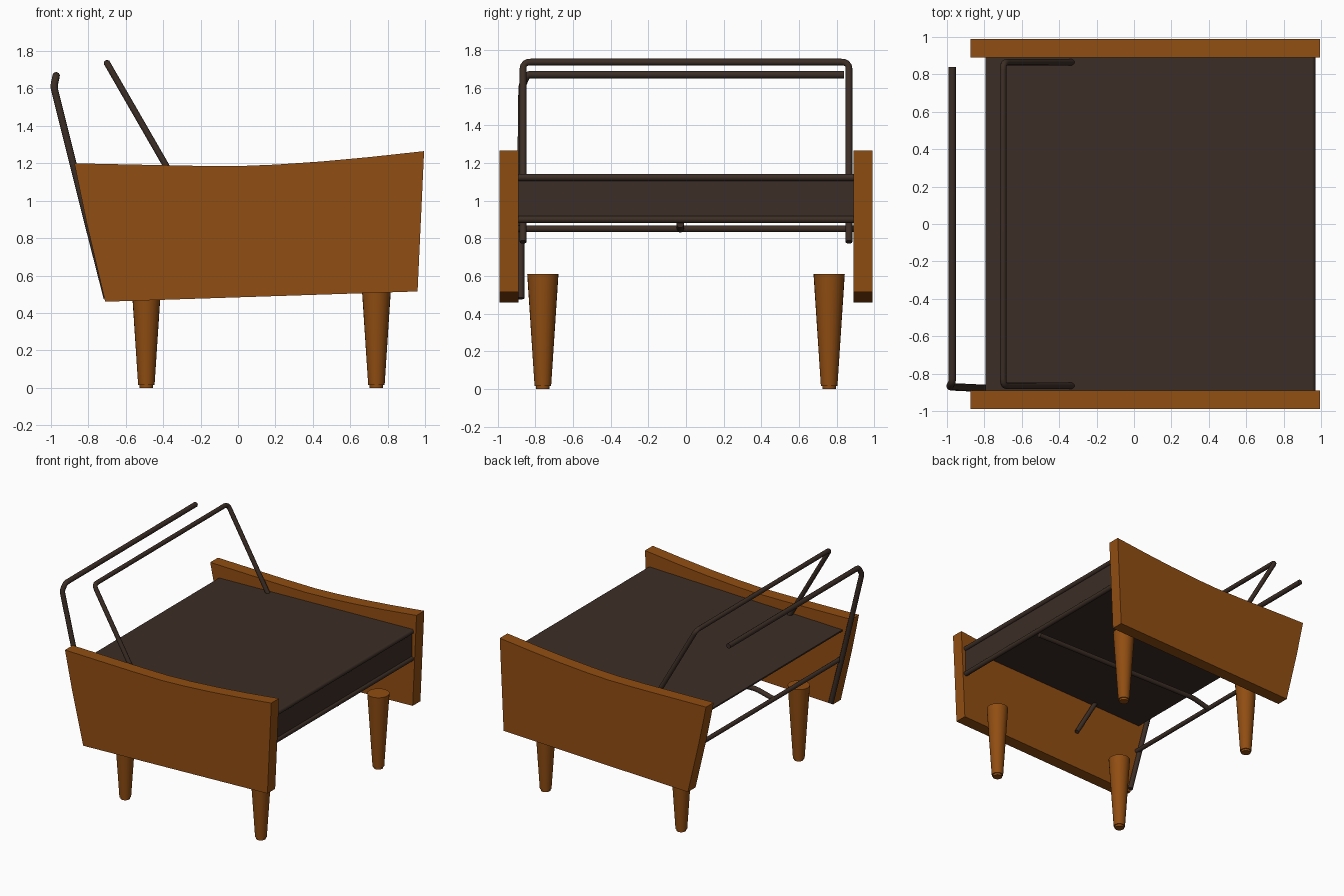
import bpy, bmesh, math
from mathutils import Vector

cube = bpy.data.objects.get("Cube")
if cube:
    bpy.data.objects.remove(cube, do_unlink=True)


def make_material(name, color):
    mat = bpy.data.materials.new(name)
    mat.use_nodes = True
    mat.diffuse_color = color
    for node in mat.node_tree.nodes:
        if node.type == 'BSDF_PRINCIPLED':
            node.inputs["Base Color"].default_value = color
    return mat


wood = make_material("warm wood", (0.28, 0.075, 0.006, 1))
dark = make_material("dark brown metal", (0.045, 0.027, 0.019, 1))


def finish(name, bm, mat, smooth=False):
    bmesh.ops.recalc_face_normals(bm, faces=bm.faces)
    mesh = bpy.data.meshes.new(name)
    bm.to_mesh(mesh)
    bm.free()
    mesh.materials.append(mat)
    obj = bpy.data.objects.new(name, mesh)
    bpy.context.collection.objects.link(obj)
    if smooth:
        shade(obj)
    return obj


def shade(obj):
    bpy.ops.object.select_all(action='DESELECT')
    obj.select_set(True)
    bpy.context.view_layer.objects.active = obj
    bpy.ops.object.shade_smooth_by_angle(angle=math.radians(40))


def extrude_profile(name, profile, y0, y1, mat):
    """Extrude an x-z outline from y0 to y1."""
    bm = bmesh.new()
    face = bm.faces.new([bm.verts.new((x, y0, z)) for x, z in profile])
    geo = bmesh.ops.extrude_face_region(bm, geom=[face])["geom"]
    verts = [g for g in geo if isinstance(g, bmesh.types.BMVert)]
    bmesh.ops.translate(bm, verts=verts, vec=(0, y1 - y0, 0))
    return finish(name, bm, mat)


def rod(name, points, radius=0.018, bend=0.04):
    """Round bar along a path, with rounded corners."""
    pts = [Vector(p) for p in points]
    path = [pts[0]]
    for a, b, c in zip(pts, pts[1:], pts[2:]):
        p, q = b + (a - b).normalized() * bend, b + (c - b).normalized() * bend
        for i in range(5):
            t = i / 4
            path.append(p * (1 - t) ** 2 + b * 2 * t * (1 - t) + q * t * t)
    path.append(pts[-1])
    curve = bpy.data.curves.new(name, 'CURVE')
    curve.dimensions = '3D'
    curve.bevel_depth = radius
    curve.bevel_resolution = 3
    curve.use_fill_caps = True
    spline = curve.splines.new('POLY')
    spline.points.add(len(path) - 1)
    for point, co in zip(spline.points, path):
        point.co = (*co, 1)
    curve.materials.append(dark)
    obj = bpy.data.objects.new(name, curve)
    bpy.context.collection.objects.link(obj)
    bpy.ops.object.select_all(action='DESELECT')
    obj.select_set(True)
    bpy.context.view_layer.objects.active = obj
    bpy.ops.object.convert(target='MESH')
    shade(bpy.context.view_layer.objects.active)


def leg(name, x, y):
    """Tapered leg standing on a small foot disc."""
    bm = bmesh.new()
    for r0, r1, z0, z1 in ((0.036, 0.036, 0, 0.016), (0.044, 0.083, 0.016, 0.61)):
        res = bmesh.ops.create_cone(bm, cap_ends=True, segments=24,
                                    radius1=r0, radius2=r1, depth=z1 - z0)
        bmesh.ops.translate(bm, verts=res["verts"], vec=(x, y, (z0 + z1) / 2))
    finish(name, bm, wood, True)


# Side panels with a dipped top edge
panel = [(-0.71, 0.46), (0.96, 0.515), (0.995, 1.265), (0.7, 1.233), (0.45, 1.21),
         (0.2, 1.193), (0, 1.185), (-0.25, 1.187), (-0.55, 1.193), (-0.875, 1.2),
         (-0.81, 0.885)]
for side, s in (("left", 1), ("right", -1)):
    extrude_profile(side + "_panel", panel, s * 0.89, s * 0.99, wood)

# Legs
for end, x in (("rear", -0.49), ("front", 0.74)):
    for side, s in (("left", 1), ("right", -1)):
        leg(f"{end}_{side}_leg", x, s * 0.76)

# Seat deck and front apron with rolled edges
extrude_profile("seat_deck", [(-0.795, 1.082), (0.95, 1.13), (0.95, 1.142), (-0.795, 1.094)],
                -0.89, 0.89, dark)
extrude_profile("front_apron", [(0.938, 0.9), (0.952, 0.9), (0.952, 1.13), (0.938, 1.13)],
                -0.89, 0.89, dark)
for name, z in (("apron_top_roll", 1.123), ("apron_bottom_roll", 0.9)):
    rod(name, [(0.95, -0.89, z), (0.95, 0.89, z)], 0.02)

# Back support hoop, reaching below the deck on both sides
rod("back_hoop", [(-0.15, -0.865, 0.78), (-0.7, -0.865, 1.735),
                  (-0.7, 0.865, 1.735), (-0.15, 0.865, 0.78)])

# Rear rail running up the right panel and across the back
rod("rear_rail", [(-0.7, -0.878, 0.48), (-0.82, -0.878, 0.95), (-0.985, -0.87, 1.61),
                  (-0.972, -0.845, 1.668), (-0.972, 0.84, 1.668)], 0.02, 0.02)

# Lower crossbar and the centre brace beneath the deck
rod("rear_crossbar", [(-0.775, -0.89, 0.85), (-0.775, 0.89, 0.85)])
rod("centre_brace", [(0.93, -0.03, 0.875), (-0.62, -0.03, 0.89), (-0.775, -0.03, 0.85)], 0.02)
